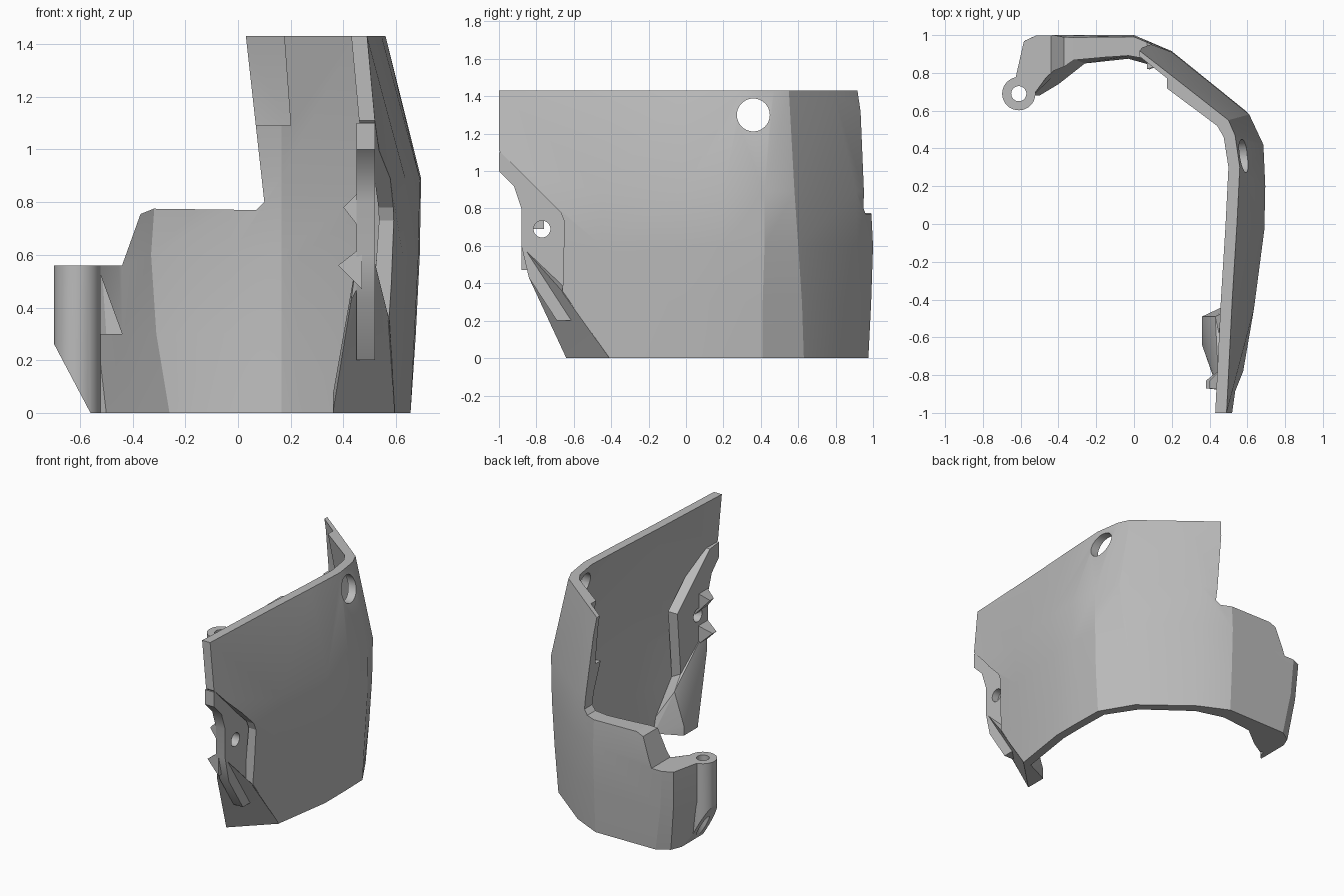
import bpy, bmesh, math
from mathutils import Vector

cube = bpy.data.objects.get("Cube")
if cube:
    bpy.data.objects.remove(cube, do_unlink=True)

grey = bpy.data.materials.new("plain grey")
grey.use_nodes = True
COLOR = (0.5, 0.5, 0.5, 1)
grey.diffuse_color = COLOR
grey.node_tree.nodes["Principled BSDF"].inputs["Base Color"].default_value = COLOR


def make(name, bm, cutter=False):
    bmesh.ops.recalc_face_normals(bm, faces=bm.faces[:])
    mesh = bpy.data.meshes.new(name)
    bm.to_mesh(mesh)
    bm.free()
    obj = bpy.data.objects.new(name, mesh)
    bpy.context.collection.objects.link(obj)
    if cutter:
        obj.hide_render = True
    else:
        mesh.materials.append(grey)
    return obj


def prism(name, points, axis, lo, hi, cutter=False):
    """Extrude a flat outline along x or y."""
    bm = bmesh.new()
    place = (lambda a, b, d: (d, a, b)) if axis == "x" else (lambda a, b, d: (a, d, b))
    low = [bm.verts.new(place(a, b, lo)) for a, b in points]
    high = [bm.verts.new(place(a, b, hi)) for a, b in points]
    bm.faces.new(low)
    bm.faces.new(high)
    n = len(points)
    for i in range(n):
        j = (i + 1) % n
        bm.faces.new((low[i], low[j], high[j], high[i]))
    return make(name, bm, cutter)


def hull(name, points, cutter=False):
    bm = bmesh.new()
    for p in points:
        bm.verts.new(p)
    out = bmesh.ops.convex_hull(bm, input=bm.verts[:])
    junk = [g for g in out["geom_interior"] if isinstance(g, bmesh.types.BMVert)]
    bmesh.ops.delete(bm, geom=junk, context="VERTS")
    bmesh.ops.dissolve_limit(bm, angle_limit=0.02, verts=bm.verts[:], edges=bm.edges[:])
    return make(name, bm, cutter)


def ring(a, b, r, n=40):
    return [(a + r * math.cos(math.tau * i / n), b + r * math.sin(math.tau * i / n))
            for i in range(n)]


def cylinder_z(name, x, y, r, lo, hi, cutter=False):
    bm = bmesh.new()
    low, high = [[bm.verts.new((a, b, z)) for a, b in ring(x, y, r)] for z in (lo, hi)]
    bm.faces.new(low)
    bm.faces.new(high)
    for i in range(len(low)):
        j = (i + 1) % len(low)
        bm.faces.new((low[i], low[j], high[j], high[i]))
    return make(name, bm, cutter)


def cut(obj, *cutters):
    for c in cutters:
        m = obj.modifiers.new("cut", "BOOLEAN")
        m.operation = "DIFFERENCE"
        m.solver = "EXACT"
        m.object = c


def apply(obj, angle):
    bpy.ops.object.select_all(action="DESELECT")
    obj.select_set(True)
    bpy.context.view_layer.objects.active = obj
    for m in list(obj.modifiers):
        bpy.ops.object.modifier_apply(modifier=m.name)
    bpy.ops.object.shade_smooth_by_angle(angle=math.radians(angle))


# Curved shell: outer plan at each height, wall offset per column
sections = {
    0.0: [(.50, -1), (.59, -.43), (.655, 0), (.655, .2), (.65, .41), (.52, .63),
          (.2, .88), (0, .975), (-.45, .97), (-.53, .92), (-.6, .75)],
    0.3: [(.51, -1), (.61, -.43), (.67, 0), (.675, .2), (.668, .41), (.555, .62),
          (.2, .905), (0, .99), (-.5, .99), (-.57, .95), (-.635, .75)],
    0.6: [(.52, -1), (.625, -.45), (.685, 0), (.69, .2), (.682, .42), (.59, .6),
          (.2, .915), (0, 1), (-.52, 1), (-.585, .97), (-.635, .75)],
    0.89: [(.54, -1), (.635, -.45), (.69, -.03), (.695, .2), (.685, .42), (.61, .58),
           (.2, .91), (0, .985), (-.5, .98), (-.56, .95), (-.63, .75)],
    1.43: [(.49, -1), (.52, -.4), (.545, 0), (.56, .3), (.535, .47), (.5, .55),
           (.2, .785), (0, .94), (-.5, .93), (-.56, .9), (-.6, .75)],
}
walls = [(-.06, 0)] * 4 + [(-.06, -.01), (-.06, -.03), (-.035, -.06), (-.03, -.1),
                           (.19, -.12), (.13, -.18), (.1, -.07)]
bm = bmesh.new()
loops = []
for z, outer in sections.items():
    inner = [(x + dx, y + dy) for (x, y), (dx, dy) in zip(outer, walls)]
    loops.append([bm.verts.new((x, y, z)) for x, y in outer + inner[::-1]])
n = len(loops[0])
for a, b in zip(loops, loops[1:]):
    for i in range(n):
        j = (i + 1) % n
        bm.faces.new((a[i], a[j], b[j], b[i]))
for loop in (loops[0], loops[-1]):
    for i in range(n // 2 - 1):
        bm.faces.new((loop[i], loop[i + 1], loop[n - 2 - i], loop[n - 1 - i]))
shell = make("curved_shell", bm)

# Cutters for the stepped rim, front edge, holes, thin strip and slanted corner
step = prism("rim_cutter", [(.022, 1.5), (.10, .80), (.07, .77), (-.32, .775), (-.37, .755),
             (-.44, .56), (-.9, .56), (-.9, 1.5)], "y", .3, 1.3, True)
front = prism("front_cutter", [(-1.3, 1.41), (-.67, .78), (-.65, .73), (-.66, .35),
              (-.41, 0), (-.39, -.03), (-1.3, -.03)], "x", .2, .9, True)
port = prism("port_cutter", ring(.36, 1.3, .088), "x", .3, .9, True)
strip = hull("strip_cutter", [
    (-.05, .4, 1.5), (.17, .4, 1.5), (-.05, .4, 1.09), (.20, .4, 1.09),
    (-.05, .94, 1.5), (.17, .765, 1.5), (-.05, .95, 1.09), (.20, .80, 1.09)], True)
corner = prism("corner_cutter", [(-.753, .365), (-.54, -.038), (-.9, -.038), (-.9, .365)],
               "y", .3, 1.3, True)
pin = cylinder_z("pin_cutter", -.61, .69, .04, -.1, .8, True)
cut(shell, step, front, port, strip, corner, pin)

# Hinge barrel on the free end
hinge = cylinder_z("hinge_barrel", -.61, .69, .088, 0, .56)
cut(hinge, corner, pin)

# Recessed latch plate with its hole
plate = prism("latch_plate", [(-1, 1.0), (-.92, .92), (-.88, .8), (-.88, .6), (-.84, .43),
              (-.69, .2), (-.6, .2), (-.55, .78), (-.9, 1.09), (-1, 1.1)], "x", .45, .52)
bolt = prism("bolt_cutter", ring(-.77, .69, .045), "x", .2, .9, True)
cut(plate, bolt)

# Slanted lower front corner
foot = hull("lower_front_corner", [
    (.575, -.655, .35), (.595, -.41, 0), (.515, -.87, .59), (.45, -.87, .58),
    (.43, -.84, .43), (.43, -.69, .2), (.36, -.64, 0), (.36, -.64, .07),
    (.36, -.49, 0), (.36, -.49, .07), (.43, -.49, .28), (.53, -.41, 0)])

# Small pointed catches on the inside of the plate
catches = []
for tip_x, z in ((.40, .78), (.38, .56)):
    catches.append(hull("inner_catch", [(tip_x, -.87, z), (tip_x, -.83, z)] + [
        (.47, y, z + dz) for y in (-.88, -.76) for dz in (-.09, .07)]))

for part, angle in ((shell, 22), (hinge, 30), (plate, 30), (foot, 15)):
    apply(part, angle)
for c in (step, front, port, strip, corner, pin, bolt):
    bpy.data.objects.remove(c, do_unlink=True)
